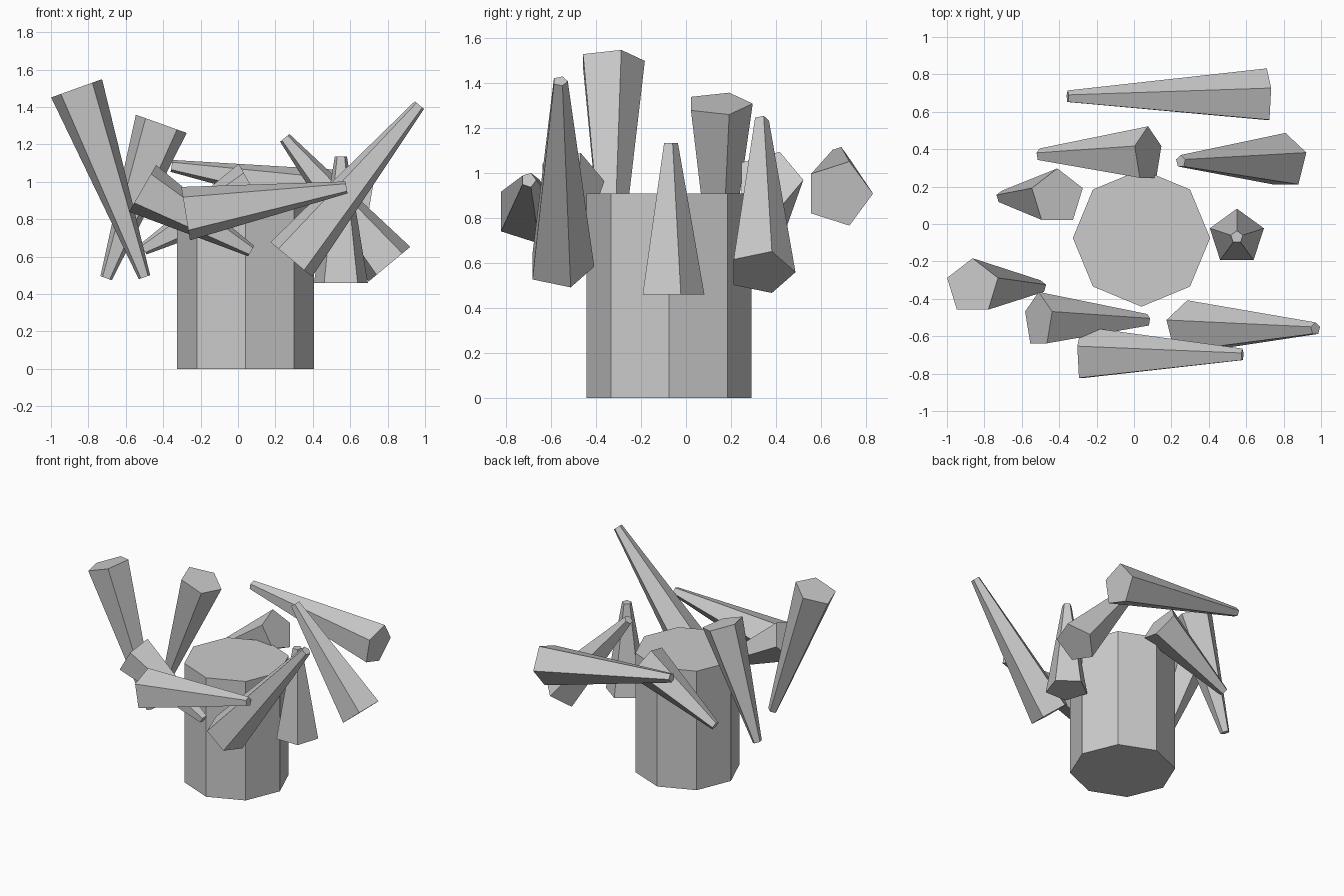
import bpy
import bmesh
from math import atan2, hypot
from mathutils import Matrix

cube = bpy.data.objects.get("Cube")
if cube:
    bpy.data.objects.remove(cube, do_unlink=True)

grey = bpy.data.materials.new("light grey")
grey.use_nodes = True
grey.diffuse_color = (0.6, 0.6, 0.6, 1)
grey.node_tree.nodes["Principled BSDF"].inputs["Base Color"].default_value = (0.6, 0.6, 0.6, 1)


def tapered_prism(name, sides, r_base, r_tip, y, base, tip):
    """Flat-shaded prism whose axis runs from base to tip, both (x, z), at depth y."""
    dx, dz = tip[0] - base[0], tip[1] - base[1]
    bm = bmesh.new()
    bmesh.ops.create_cone(bm, cap_ends=True, segments=sides, radius1=r_base,
                          radius2=r_tip, depth=hypot(dx, dz))
    mesh = bpy.data.meshes.new(name)
    bm.to_mesh(mesh)
    bm.free()
    mesh.materials.append(grey)
    obj = bpy.data.objects.new(name, mesh)
    middle = ((base[0] + tip[0]) / 2, y, (base[1] + tip[1]) / 2)
    obj.matrix_world = Matrix.Translation(middle) @ Matrix.Rotation(atan2(dx, dz), 4, "Y")
    bpy.context.collection.objects.link(obj)


# Central eight-sided drum
tapered_prism("drum", 8, 0.367, 0.367, -0.075, (0.04, 0), (0.04, 0.91))

# Five-sided spikes around the drum: depth, wide end (x, z), narrow end (x, z)
spikes = {
    "back_spike": (0.68, (0.71, 0.91), (-0.355, 1.085)),
    "back_left_spike": (0.335, (0.81, 0.56), (0.25, 1.235)),
    "back_middle_spike": (0.37, (0.075, 0.97), (-0.505, 0.64)),
    "back_right_spike": (0.145, (-0.41, 1.31), (-0.705, 0.485)),
    "left_upright_spike": (-0.07, (0.55, 0.46), (0.55, 1.135)),
    "right_tall_spike": (-0.335, (-0.863, 1.5), (-0.5, 0.49)),
    "front_right_spike": (-0.515, (-0.51, 0.965), (0.07, 0.63)),
    "front_left_spike": (-0.56, (0.285, 0.585), (0.97, 1.41)),
    "front_spike": (-0.7, (-0.28, 0.83), (0.58, 0.97)),
}
for name, (y, base, tip) in spikes.items():
    tapered_prism(name, 5, 0.152, 0.034, y, base, tip)
